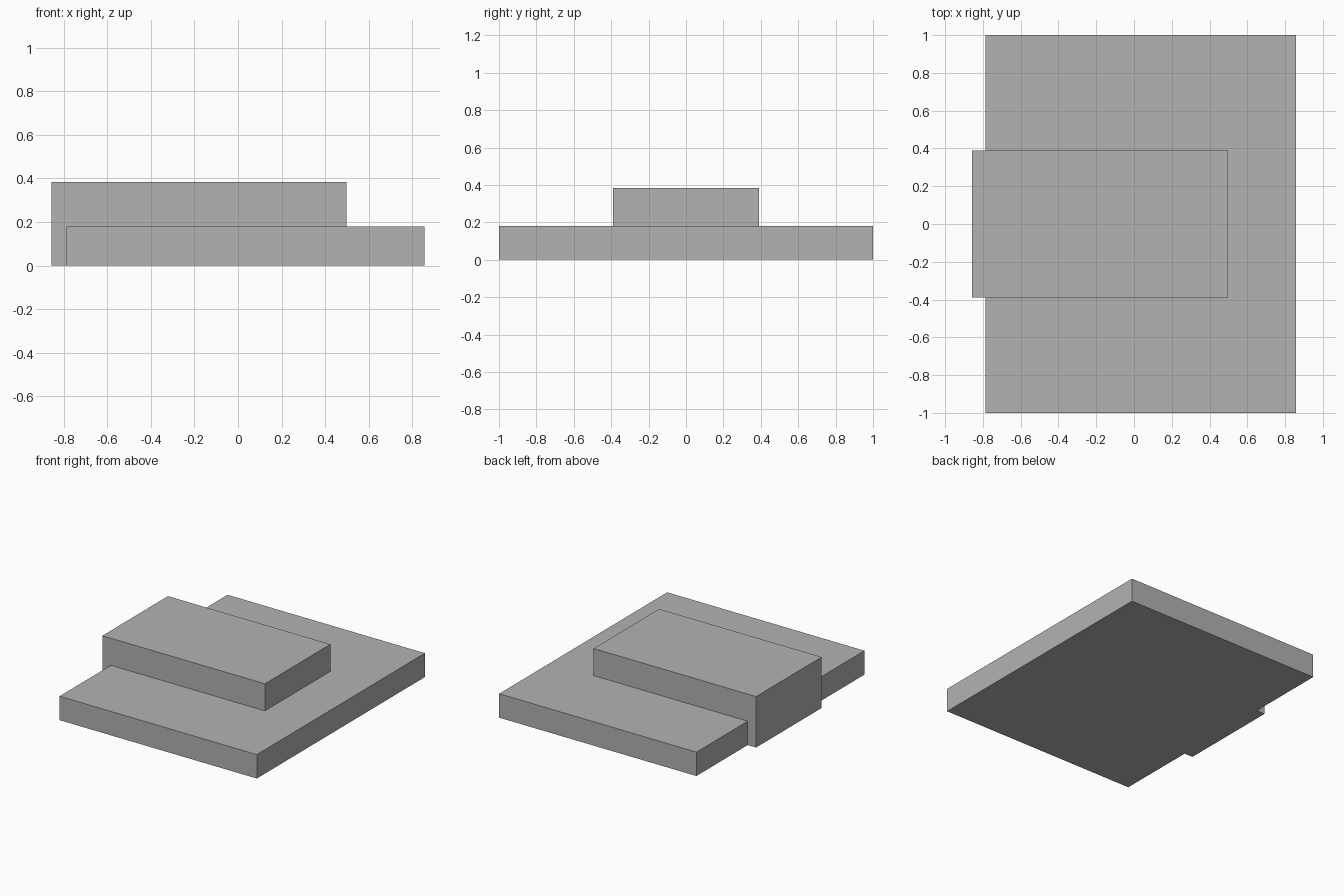
import bpy
from mathutils import Vector

cube = bpy.data.objects.get("Cube")
if cube:
    bpy.data.objects.remove(cube, do_unlink=True)

# Single plain grey
grey = bpy.data.materials.new("plain_grey")
grey.use_nodes = True
color = (0.448, 0.448, 0.448, 1)
grey.diffuse_color = color
grey.node_tree.nodes["Principled BSDF"].inputs["Base Color"].default_value = color


def box(name, low, high):
    """Box spanning two opposite corners."""
    low, high = Vector(low), Vector(high)
    bpy.ops.mesh.primitive_cube_add(size=1, location=(low + high) / 2)
    obj = bpy.context.object
    obj.name = name
    obj.scale = high - low
    bpy.ops.object.transform_apply(location=False, rotation=False, scale=True)
    obj.data.materials.append(grey)
    return obj


# Wide base slab
box("base_slab", (-0.787, -1, 0), (0.857, 1, 0.18))

# Taller block, running past the slab's right edge
box("upper_block", (-0.857, -0.39, 0), (0.497, 0.39, 0.384))
